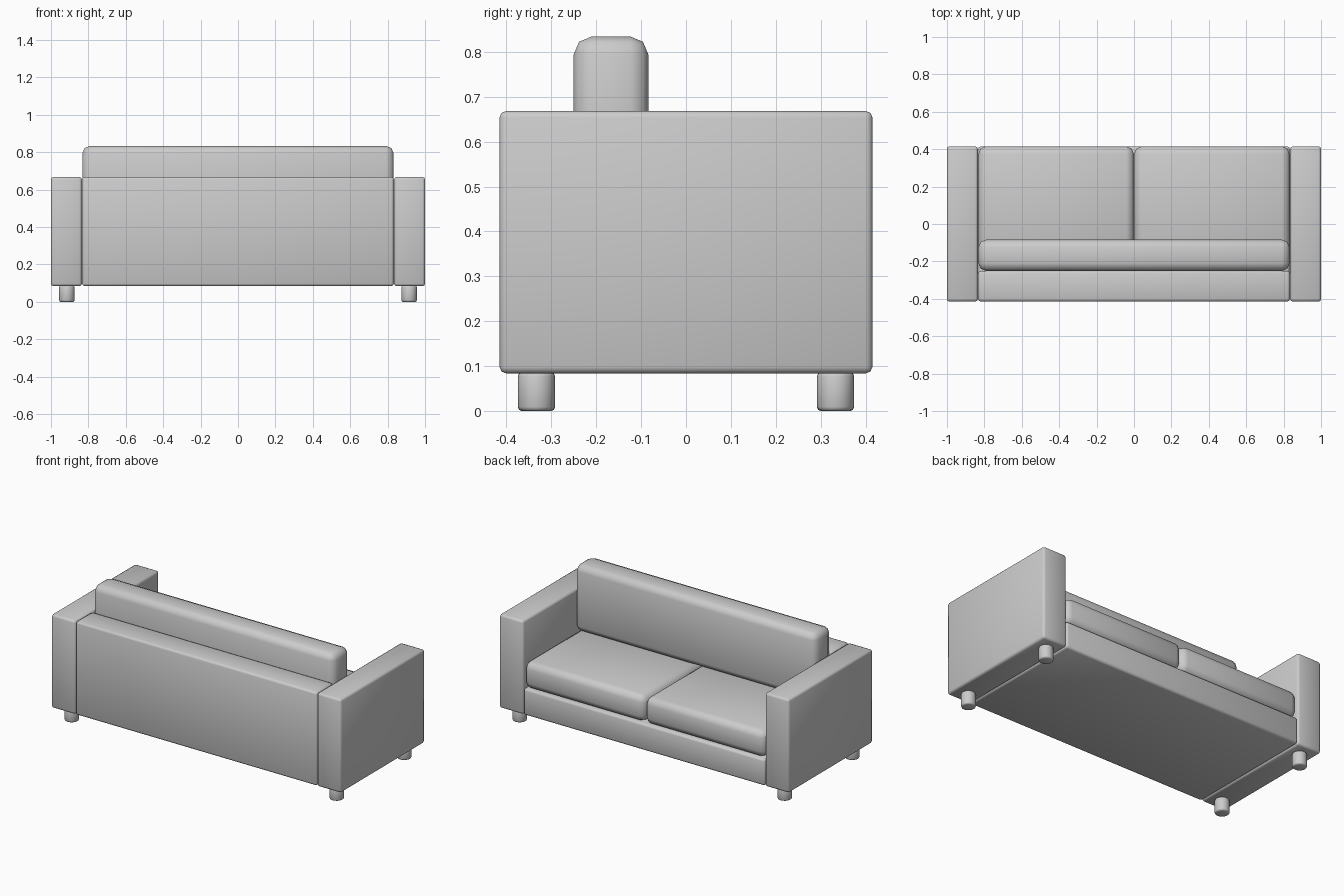
import bpy, bmesh
from mathutils import Matrix, Vector

if "Cube" in bpy.data.objects:
    bpy.data.objects.remove(bpy.data.objects["Cube"])


def finish(name, bm, radius, segments, angle=1.0):
    """Round the hard edges, shade smooth and link the part."""
    bmesh.ops.recalc_face_normals(bm, faces=bm.faces)
    hard = [e for e in bm.edges if e.calc_face_angle(0) > angle]
    bmesh.ops.bevel(bm, geom=hard, offset=radius, offset_type='OFFSET',
                    segments=segments, profile=0.5, affect='EDGES')
    for f in bm.faces:
        f.smooth = True
    mesh = bpy.data.meshes.new(name)
    bm.to_mesh(mesh)
    bm.free()
    obj = bpy.data.objects.new(name, mesh)
    bpy.context.collection.objects.link(obj)
    return obj


def box(name, x, y, z, radius, segments=2):
    bm = bmesh.new()
    bmesh.ops.create_cube(bm, size=1)
    for v in bm.verts:
        v.co = Vector([r[0] + (c + 0.5) * (r[1] - r[0])
                       for c, r in zip(v.co, (x, y, z))])
    return finish(name, bm, radius, segments)


def leg(name, x, y):
    bm = bmesh.new()
    bmesh.ops.create_cone(bm, cap_ends=True, segments=24, radius1=0.0415,
                          radius2=0.0415, depth=0.086,
                          matrix=Matrix.Translation((x, y, 0.043)))
    return finish(name, bm, 0.009, 2)


W, D = 0.833, 0.415      # inner half width, half depth
BOTTOM, SEAT, TOP = 0.084, 0.25, 0.668

# L-shaped frame: base and backrest in one piece
bm = bmesh.new()
profile = [(-D, BOTTOM), (D, BOTTOM), (D, SEAT), (-0.25, SEAT),
           (-0.25, TOP), (-D, TOP)]
face = bm.faces.new([bm.verts.new((-W, y, z)) for y, z in profile])
side = bmesh.ops.extrude_face_region(bm, geom=[face])
# keep the starting cap so the frame is closed
if not face.is_valid or len(bm.faces) < 8:
    bm.faces.new([v for v in face.verts])
bmesh.ops.translate(bm, vec=(2 * W, 0, 0),
                    verts=[g for g in side["geom"] if isinstance(g, bmesh.types.BMVert)])
finish("base_and_back_frame", bm, 0.014, 2)

# Arms, seat cushions and legs on both sides
for s, label in ((-1, "left"), (1, "right")):
    box(f"{label}_arm", sorted((s * 0.835, s * 1.0)), (-D, D), (BOTTOM, TOP), 0.014)
    box(f"{label}_seat_cushion", sorted((0.001 * s, s * 0.832)), (-0.25, D),
        (SEAT, 0.416), 0.04)
    for y, end in ((-0.333, "back"), (0.333, "front")):
        leg(f"{label}_{end}_leg", s * 0.915, y)

# Back cushion resting on the seat
box("back_cushion", (-0.832, 0.832), (-0.25, -0.084), (0.416, 0.834), 0.04)
